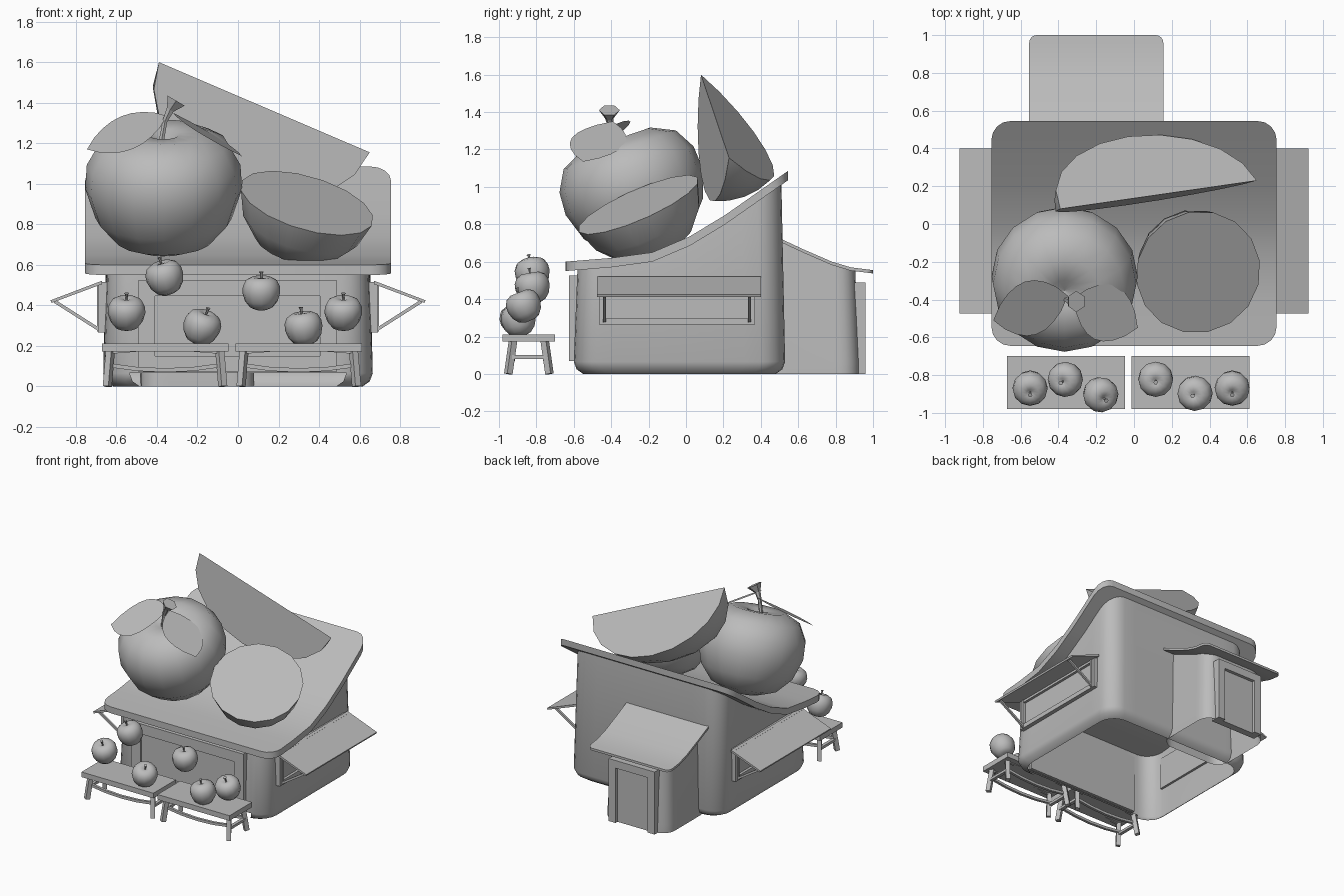
import bpy, bmesh, math
from mathutils import Vector, Matrix

if "Cube" in bpy.data.objects:
    bpy.data.objects.remove(bpy.data.objects["Cube"], do_unlink=True)

grey = bpy.data.materials.new("plain_grey")
grey.use_nodes = True
grey.diffuse_color = (0.5, 0.5, 0.5, 1)
grey.node_tree.nodes["Principled BSDF"].inputs["Base Color"].default_value = (0.5, 0.5, 0.5, 1)


def finish(name, bm, smooth=None, fix=True):
    if fix:
        bmesh.ops.recalc_face_normals(bm, faces=bm.faces)
    mesh = bpy.data.meshes.new(name)
    bm.to_mesh(mesh)
    bm.free()
    mesh.materials.append(grey)
    ob = bpy.data.objects.new(name, mesh)
    bpy.context.collection.objects.link(ob)
    if smooth:
        bpy.ops.object.select_all(action="DESELECT")
        ob.select_set(True)
        bpy.context.view_layer.objects.active = ob
        bpy.ops.object.shade_smooth_by_angle(angle=math.radians(smooth))


def add_box(bm, lo, hi):
    lo, hi = Vector(lo), Vector(hi)
    m = Matrix.Translation((lo + hi) / 2) @ Matrix.Diagonal((*(hi - lo), 1))
    bmesh.ops.create_cube(bm, size=1, matrix=m)


def add_beam(bm, a, b, w, h):
    a, b = Vector(a), Vector(b)
    rot = (b - a).to_track_quat("Z", "Y").to_matrix().to_4x4()
    m = Matrix.Translation((a + b) / 2) @ rot @ Matrix.Diagonal((w, h, (b - a).length, 1))
    bmesh.ops.create_cube(bm, size=1, matrix=m)


def loft(bm, rings, closed=True, caps=False):
    rows = [[bm.verts.new(p) for p in ring] for ring in rings]
    n = len(rows[0])
    for r0, r1 in zip(rows, rows[1:]):
        for i in range(n if closed else n - 1):
            j = (i + 1) % n
            bm.faces.new((r0[i], r0[j], r1[j], r1[i]))
    if caps:
        bm.faces.new(rows[0])
        bm.faces.new(rows[-1])


def lathe(bm, profile, segs, m):
    # revolves (radius, height) pairs around z
    rings = [[m @ Vector((max(r, 0.0005) * math.cos(2 * math.pi * k / segs),
                          max(r, 0.0005) * math.sin(2 * math.pi * k / segs), z))
              for k in range(segs)] for r, z in profile]
    loft(bm, rings, caps=True)


def height(profile, y):
    for (y0, z0), (y1, z1) in zip(profile, profile[1:]):
        if y <= y1:
            return z0 + (z1 - z0) * max(0, (y - y0) / (y1 - y0))
    return profile[-1][1]


def rounded_rect(x0, x1, y0, y1, r, segs=5, cuts=10):
    # corner arcs joined by subdivided straight sides
    pts = []
    for cx, cy, start in ((x1 - r, y1 - r, 0), (x0 + r, y1 - r, 90),
                          (x0 + r, y0 + r, 180), (x1 - r, y0 + r, 270)):
        for k in range(segs + 1):
            a = math.radians(start + 90 * k / segs)
            pts.append(Vector((cx + r * math.cos(a), cy + r * math.sin(a))))
    out = []
    for i, p in enumerate(pts):
        out.append(p)
        if i % (segs + 1) == segs:
            out += [p.lerp(pts[(i + 1) % len(pts)], k / cuts) for k in range(1, cuts)]
    return out


def make_roof(name, x0, x1, profile, thick, r, round_front=True):
    # cross sections along y, narrowing at the rounded corners
    y0, y1 = profile[0][0], profile[-1][0]
    arc = [r * (1 - math.cos(math.radians(a))) for a in (0, 22, 45, 67, 90)]
    ys = sorted({y for y, z in profile} | {y1 - d for d in arc}
                | ({y0 + d for d in arc} if round_front else set()))
    rings = []
    for y in ys:
        d = min(y - y0 if round_front else r, y1 - y, r)
        inset = r - math.sqrt(max(0, r * r - (r - d) ** 2))
        z = height(profile, y)
        a, b = x0 + inset, x1 - inset
        rings.append([(a, y, z), (b, y, z), (b, y, z - thick), (a, y, z - thick)])
    bm = bmesh.new()
    loft(bm, rings, caps=True)
    finish(name, bm, 35)


def make_walls(name, x0, x1, y0, y1, r, profile, chamfer, drop):
    rings = []
    for inset, z in ((chamfer, 0), (chamfer * 0.3, 0.025), (0, 0.065), (0.02, None)):
        ring = rounded_rect(x0 + inset, x1 - inset, y0 + inset, y1 - inset, r)
        rings.append([(x, y, height(profile, y) - drop if z is None else z) for x, y in ring])
    bm = bmesh.new()
    loft(bm, rings)
    # open gap under the shop front
    gap = [f for f in bm.faces if f.calc_center_median().z < 0.07
           and f.calc_center_median().y < -0.4 and abs(f.calc_center_median().x) < 0.5]
    bmesh.ops.delete(bm, geom=gap, context="FACES")
    finish(name, bm, 40)


# main building and rear porch
main_roof = [(-0.645, 0.6), (-0.4, 0.62), (-0.18, 0.65), (0.02, 0.735), (0.21, 0.85), (0.545, 1.085)]
porch_roof = [(0.48, 0.735), (0.63, 0.665), (0.78, 0.6), (0.88, 0.57), (1.0, 0.555)]
make_roof("main_roof", -0.755, 0.755, main_roof, 0.05, 0.1)
make_roof("porch_roof", -0.555, 0.155, porch_roof, 0.018, 0.04, False)
make_walls("main_walls", -0.665, 0.665, -0.6, 0.53, 0.13, main_roof, 0.05, 0.035)
make_walls("porch_walls", -0.48, 0.08, 0.4, 0.925, 0.1, porch_roof, 0, 0.014)


def make_frame(name, u0, u1, z0, z1, w, place, sill=True):
    # place maps (along, height) ranges to box corners; the last value marks the raised rim
    bm = bmesh.new()
    parts = [(u0, u0 + w, z0, z1, 1), (u1 - w, u1, z0, z1, 1),
             (u0 + w, u1 - w, z1 - w, z1, 1), (u0 + w, u1 - w, z0, z1 - w, 0)]
    if sill:
        parts.append((u0 + w, u1 - w, z0, z0 + w, 1))
    for a, b, c, d, raised in parts:
        add_box(bm, *place(a, b, c, d, raised))
    finish(name, bm)


make_frame("shop_front", -0.49, 0.485, 0.07, 0.525, 0.08,
           lambda a, b, c, d, k: ((a, -0.625 if k else -0.61, c), (b, -0.58, d)))
make_frame("back_door", -0.4, -0.0, 0, 0.49, 0.06,
           lambda a, b, c, d, k: ((a, 0.88, c), (b, 0.96 if k else 0.935, d)), False)

# side windows with awnings and struts
for side, s in (("left", 1), ("right", -1)):
    make_frame(side + "_window", -0.465, 0.37, 0.265, 0.515, 0.035,
               lambda a, b, c, d, k: ((min(s * 0.64, s * (0.69 if k else 0.67)), a, c),
                                      (max(s * 0.64, s * (0.69 if k else 0.67)), b, d)))
    bm = bmesh.new()
    loft(bm, [[(s * x, y, z) for x, z in ((0.67, 0.522), (0.925, 0.425), (0.92, 0.412), (0.67, 0.505))]
              for y in (-0.475, 0.4)], caps=True)
    for y in (-0.435, 0.34):
        add_beam(bm, (s * 0.685, y, 0.28), (s * 0.905, y, 0.42), 0.016, 0.016)
        add_beam(bm, (s * 0.69, y, 0.27), (s * 0.69, y, 0.5), 0.014, 0.014)
    finish(side + "_awning", bm)

# two benches
for name, cx in (("right_bench", -0.36), ("left_bench", 0.3)):
    bm = bmesh.new()
    add_box(bm, (cx - 0.312, -0.98, 0.172), (cx + 0.312, -0.7, 0.212))
    for sy in (-1, 1):
        for sx in (-1, 1):
            add_beam(bm, (cx + sx * 0.285, -0.84 + sy * 0.11, 0), (cx + sx * 0.27, -0.84 + sy * 0.085, 0.175), 0.032, 0.034)
        for z, sag, h in ((0.16, -0.015, 0.025), (0.095, 0.025, 0.02)):
            y = -0.84 + sy * 0.085
            pts = [(cx + 0.28 * t, y, z - sag * (1 - t * t)) for t in (-1, -0.5, 0, 0.5, 1)]
            loft(bm, [[(x, yy + dy, zz + dz) for dy, dz in ((-0.01, 0), (0.01, 0), (0.01, h), (-0.01, h))]
                      for x, yy, zz in pts], caps=True)
    for sx in (-1, 1):
        add_beam(bm, (cx + sx * 0.28, -0.93, 0.09), (cx + sx * 0.28, -0.75, 0.09), 0.025, 0.02)
    finish(name, bm)

# apples
FRUIT = [(0, -0.8), (0.3, -0.88), (0.62, -0.74), (0.87, -0.42), (1, 0.02), (0.98, 0.38),
         (0.82, 0.7), (0.5, 0.87), (0.2, 0.84), (0, 0.68)]
STEM = [(0.07, 0.6), (0.05, 0.85), (0.08, 1.08), (0.13, 1.16)]


def make_apple(name, loc, radius, tall, tilt_x, tilt_y, segs, stem=True):
    m = (Matrix.Translation(loc) @ Matrix.Rotation(math.radians(tilt_x), 4, "X")
         @ Matrix.Rotation(math.radians(tilt_y), 4, "Y") @ Matrix.Diagonal((radius, radius, radius * tall, 1)))
    bm = bmesh.new()
    lathe(bm, FRUIT, segs, m)
    if stem:
        lathe(bm, STEM, 6, m)
    finish(name, bm, 50)


for i, (x, y, z, tx, ty) in enumerate(((-0.55, -0.865, 0.36, 22, 0), (-0.36, -0.82, 0.535, 12, -15),
                                       (-0.18, -0.9, 0.29, 20, 18), (0.115, -0.82, 0.46, 10, 0),
                                       (0.325, -0.895, 0.285, 8, -8), (0.52, -0.865, 0.36, 22, 0))):
    make_apple(f"small_apple_{i + 1}", (x, y, z), 0.093, 1, tx, ty, 12)
make_apple("giant_apple", (-0.367, -0.275, 0.968), 0.387, 0.9, 19, 0, 16, False)

# giant stem with flared tip
bm = bmesh.new()
path = [((-0.38, -0.39, 1.2), 0.016), ((-0.36, -0.4, 1.31), 0.014), ((-0.335, -0.41, 1.365), 0.022), ((-0.305, -0.41, 1.41), 0.056)]
rot = Vector((0.5, 0, 0.85)).to_track_quat("Z", "Y")
loft(bm, [[Vector(c) + rot @ Vector((r * math.cos(k * math.pi / 3), r * math.sin(k * math.pi / 3), 0))
           for k in range(6)] for c, r in path], caps=True)
finish("giant_stem", bm)

# giant leaves
for name, base, tip, wide in (
        ("right_leaf", (-0.35, -0.38, 1.335), (-0.745, -0.51, 1.17), (0.03, -0.14, -0.08)),
        ("left_leaf", (-0.32, -0.39, 1.35), (0.02, -0.55, 1.135), (-0.06, -0.14, 0.02))):
    base, tip, wide = Vector(base), Vector(tip), Vector(wide)
    steps = [k / 8 for k in range(9)]
    bm = bmesh.new()
    edge = [base.lerp(tip, t) + wide * abs(math.sin(math.pi * t)) ** 0.8 for t in steps]
    edge += [base.lerp(tip, t) - wide * abs(math.sin(math.pi * t)) ** 0.8 for t in steps[-2:0:-1]]
    face = bm.faces.new([bm.verts.new(p) for p in edge])
    face.normal_update()
    if face.normal.z < 0:
        face.normal_flip()
    finish(name, bm, fix=False)

# halved fruit lying on the roof
m = (Matrix.Translation((0.34, -0.255, 0.905)) @ Vector((0.24, -0.38, 0.9)).to_track_quat("Z", "Y").to_matrix().to_4x4()
     @ Matrix.Diagonal((1, 1.07, 1, 1)))
bm = bmesh.new()
lathe(bm, [(0, -0.265), (0.1, -0.28), (0.2, -0.24), (0.29, -0.13), (0.333, 0)], 16, m)
finish("half_fruit", bm, 50)

# fruit wedge: a section of an ellipsoid between two flat cut faces
start, end = Vector((-0.39, 0.08, 1.6)), Vector((0.65, 0.23, 1.155))
mid, half = (start + end) / 2, (end - start) / 2
front, back = Vector((-0.18, -0.06, -0.44)), Vector((-0.17, 0.33, -0.28))
rings = []
for k in range(5):
    d = front.lerp(back, k / 4).normalized() * 0.435
    rings.append([mid - half * math.cos(math.pi * j / 10) + d * math.sin(math.pi * j / 10) for j in range(11)])
bm = bmesh.new()
loft(bm, rings, closed=False, caps=True)
bmesh.ops.remove_doubles(bm, verts=bm.verts, dist=0.0005)
finish("fruit_wedge", bm, 35)
